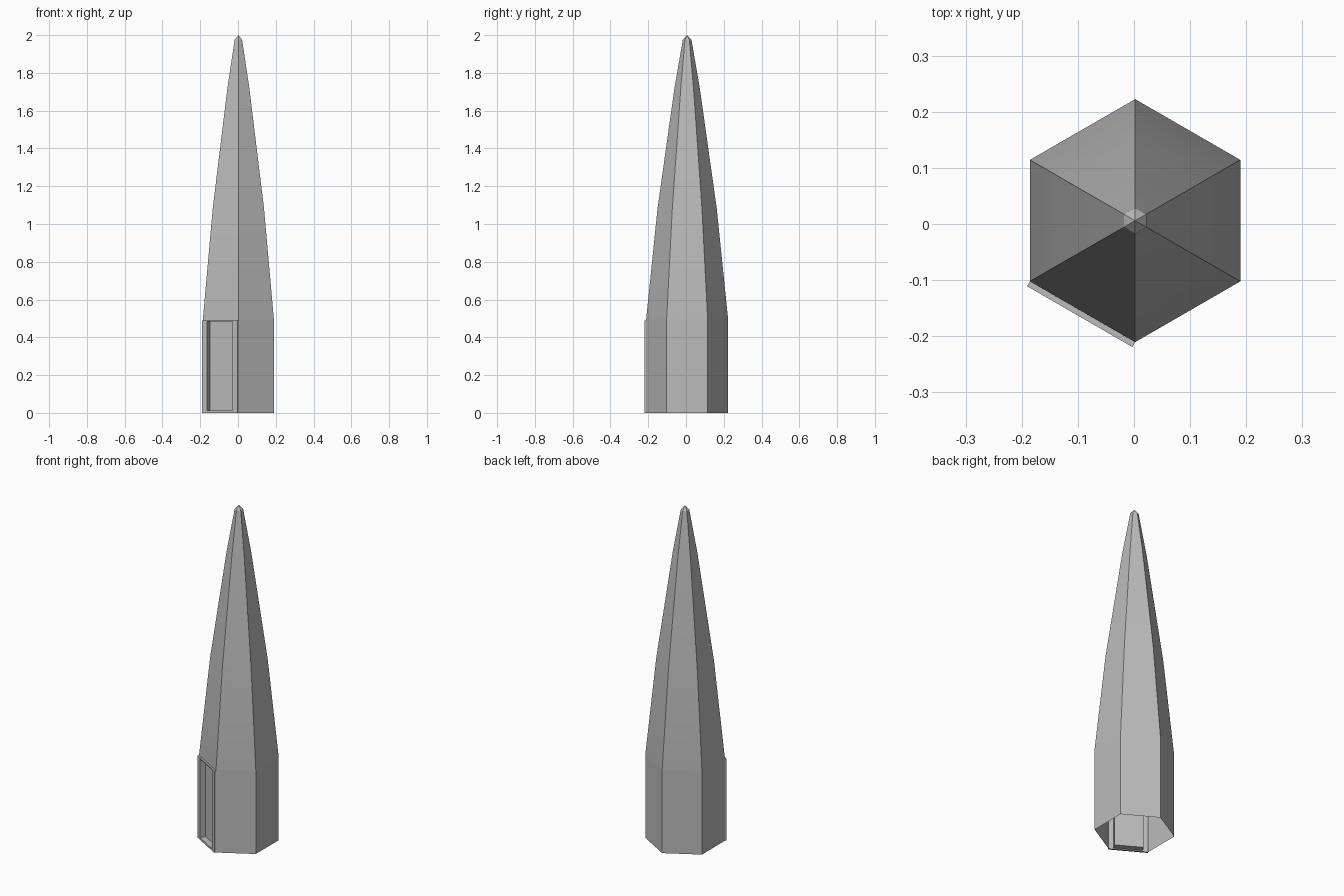
import bpy, bmesh, math
from mathutils import Vector

cube = bpy.data.objects.get("Cube")
if cube:
    bpy.data.objects.remove(cube, do_unlink=True)

CENTRE = Vector((0.002, 0.006, 0))
RADIUS = 0.2165
DOOR_TOP = 0.49

grey = bpy.data.materials.new("stone_grey")
grey.use_nodes = True
grey.diffuse_color = (0.5, 0.5, 0.5, 1)
grey.node_tree.nodes["Principled BSDF"].inputs["Base Color"].default_value = (0.5, 0.5, 0.5, 1)


def corner(k, r, z):
    a = math.radians(30 + 60 * k)
    return CENTRE + Vector((r * math.cos(a), r * math.sin(a), z))


def finish(bm, name):
    mesh = bpy.data.meshes.new(name)
    bm.to_mesh(mesh)
    bm.free()
    mesh.materials.append(grey)
    obj = bpy.data.objects.new(name, mesh)
    bpy.context.collection.objects.link(obj)
    bpy.ops.object.select_all(action='DESELECT')
    obj.select_set(True)
    bpy.context.view_layer.objects.active = obj
    bpy.ops.object.shade_smooth_by_angle(angle=math.radians(30))
    return obj


# Hollow six-sided spire, open below, with a gap for the doorway
DOOR_SIDE = 3
profile = [(RADIUS, 0), (RADIUS, DOOR_TOP), (RADIUS, 0.5), (0.157, 1.08),
           (0.112, 1.4), (0.067, 1.72), (0.023, 1.975)]
bm = bmesh.new()
rings = [[bm.verts.new(corner(k, r, z)) for k in range(6)] for r, z in profile]
for i, (low, high) in enumerate(zip(rings, rings[1:])):
    for k in range(6):
        if i == 0 and k == DOOR_SIDE:
            continue
        n = (k + 1) % 6
        bm.faces.new((low[k], low[n], high[n], high[k]))
tip = bm.verts.new(CENTRE + Vector((0, 0, 2)))
for k in range(6):
    bm.faces.new((rings[-1][k], rings[-1][(k + 1) % 6], tip))
finish(bm, "spire")

# Raised door frame, reveal and recessed panel, lofted through rectangles
start, end = corner(DOOR_SIDE, RADIUS, 0), corner(DOOR_SIDE + 1, RADIUS, 0)
along = (end - start).normalized()
outward = along.cross(Vector((0, 0, 1)))
steps = [(0, 0, 0, DOOR_TOP), (0.01, 0, 0, DOOR_TOP),
         (0.01, 0.029, 0.012, 0.483), (-0.025, 0.029, 0.012, 0.483)]
bm = bmesh.new()
loops = []
for offset, margin, z0, z1 in steps:
    a = start + outward * offset + along * margin
    b = end + outward * offset - along * margin
    loops.append([bm.verts.new((p.x, p.y, z)) for p, z in ((a, z0), (b, z0), (b, z1), (a, z1))])
for first, second in zip(loops, loops[1:]):
    for k in range(4):
        n = (k + 1) % 4
        bm.faces.new((first[k], first[n], second[n], second[k]))
bm.faces.new(loops[-1])
finish(bm, "door")
